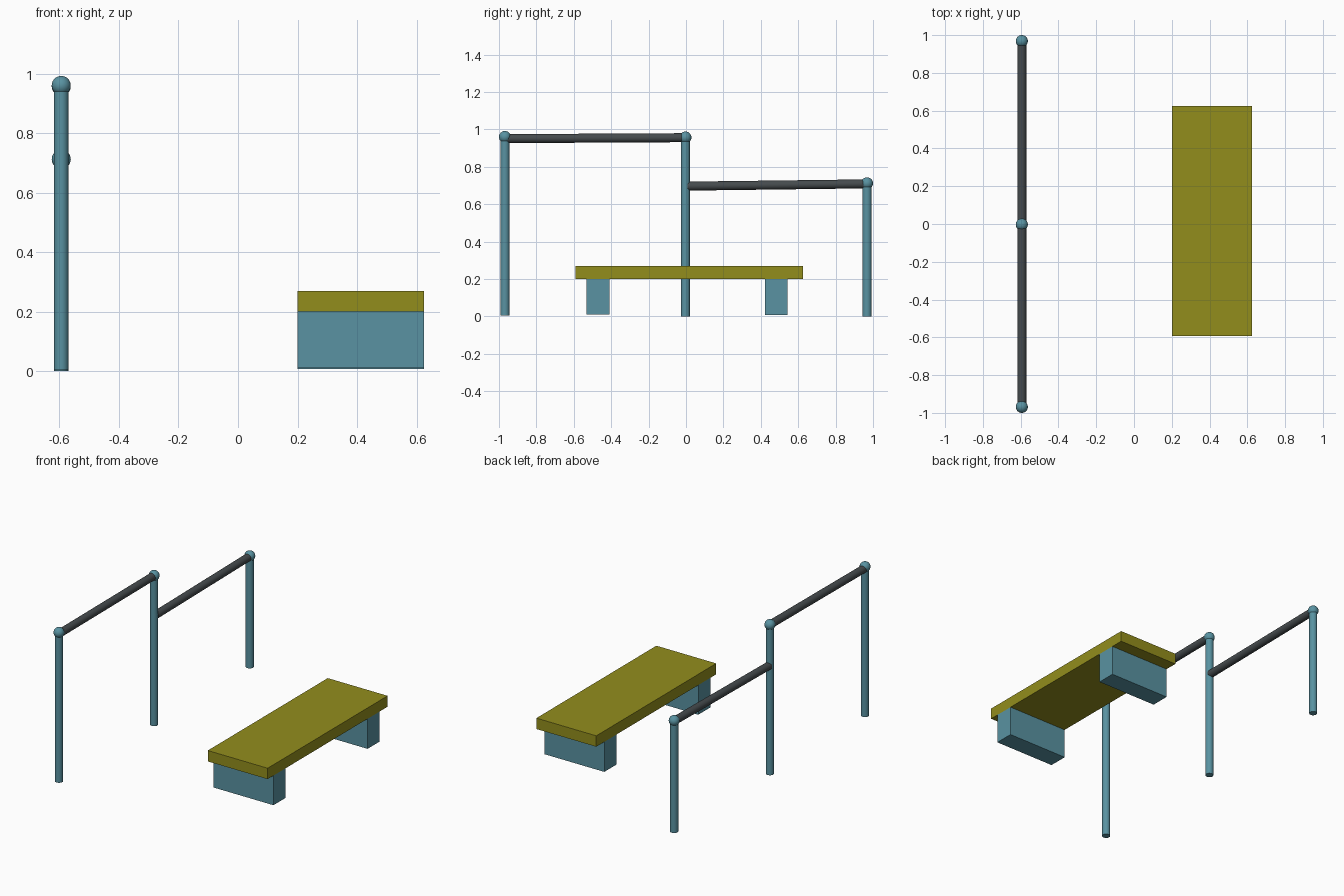
import bpy
from mathutils import Vector

if "Cube" in bpy.data.objects:
    bpy.data.objects.remove(bpy.data.objects["Cube"])


def material(name, rgb):
    mat = bpy.data.materials.new(name)
    mat.diffuse_color = (*rgb, 1)
    mat.use_nodes = True
    mat.node_tree.nodes["Principled BSDF"].inputs["Base Color"].default_value = mat.diffuse_color
    return mat


BLUE = material("painted_blue", (0.10, 0.29, 0.36))
DARK = material("dark_metal", (0.06, 0.07, 0.075))
OLIVE = material("olive_board", (0.29, 0.27, 0.012))


def finish(name, mat, smooth=True):
    ob = bpy.context.object
    ob.name = name
    ob.data.materials.append(mat)
    if smooth:
        bpy.ops.object.shade_smooth_by_angle()
    return ob


def rod(name, a, b, radius, mat):
    a, b = Vector(a), Vector(b)
    d = b - a
    bpy.ops.mesh.primitive_cylinder_add(
        vertices=32, radius=radius, depth=d.length, location=(a + b) / 2,
        rotation=d.to_track_quat('Z', 'Y').to_euler())
    return finish(name, mat)


def ball(name, loc):
    bpy.ops.mesh.primitive_uv_sphere_add(
        segments=32, ring_count=16, radius=0.032, location=loc)
    return finish(name, BLUE)


def box(name, lo, hi, mat):
    lo, hi = Vector(lo), Vector(hi)
    bpy.ops.mesh.primitive_cube_add(size=1, location=(lo + hi) / 2)
    ob = finish(name, mat, smooth=False)
    ob.scale = hi - lo
    return ob


X, R = -0.594, 0.024

# Upright posts with ball caps
for label, y, bottom, top in (("front", -0.968, 0.005, 0.96),
                              ("middle", -0.003, 0.0, 0.957),
                              ("back", 0.968, 0.0, 0.712)):
    rod(label + "_post", (X, y, bottom), (X, y, top), R, BLUE)
    ball(label + "_post_cap", (X, y, top))

# Horizontal bars, each slightly out of level
rod("high_bar", (X, -0.96, 0.951), (X, -0.006, 0.956), R, DARK)
rod("low_bar", (X, 0.008, 0.697), (X, 0.962, 0.709), R, DARK)

# Bench
box("bench_seat", (0.2, -0.592, 0.2), (0.625, 0.625, 0.27), OLIVE)
for label, y0, y1, z0 in (("front", -0.533, -0.41, 0.01), ("back", 0.422, 0.543, 0.007)):
    box(label + "_bench_leg", (0.2, y0, z0), (0.625, y1, 0.2), BLUE)
